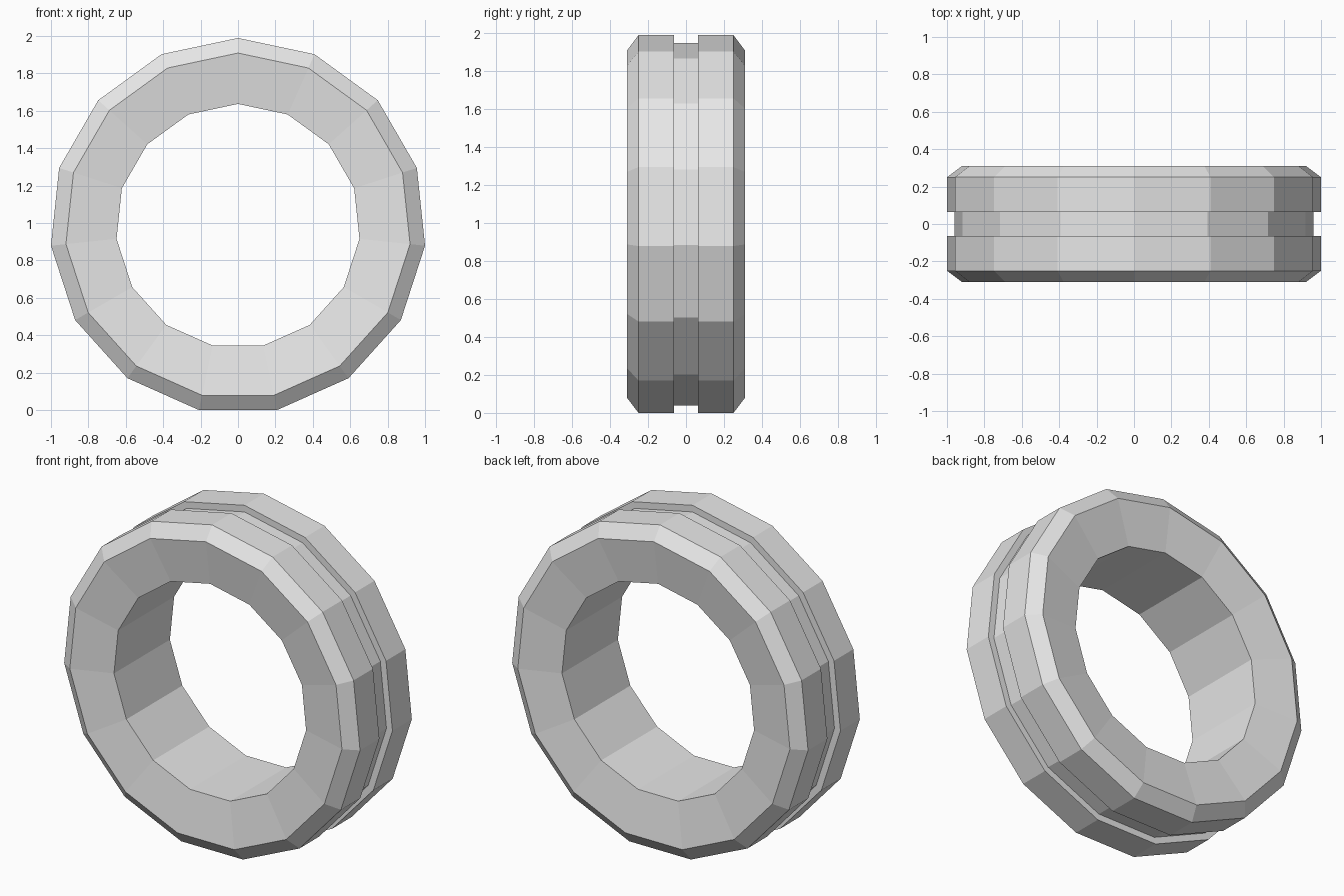
import bpy
import bmesh
from math import sin, cos, pi

cube = bpy.data.objects.get("Cube")
if cube:
    bpy.data.objects.remove(cube, do_unlink=True)

SIDES = 15
OUTER = 1 / sin(2 * pi * 4 / SIDES)       # widest corners touch x = +-1
CENTRE = OUTER * cos(pi / SIDES)          # flat bottom side rests on the floor

# Front half of the cross-section as (radius, y): bore, dished face, chamfer, groove
half = [(0.653, -0.27), (0.925, -0.31), (OUTER, -0.25), (OUTER, -0.063), (0.965, -0.063)]
profile = half + [(r, -y) for r, y in reversed(half)]

# Light grey material
grey = bpy.data.materials.new("light_grey")
grey.use_nodes = True
colour = (0.8, 0.8, 0.8, 1)
grey.diffuse_color = colour
grey.node_tree.nodes["Principled BSDF"].inputs["Base Color"].default_value = colour

# Grooved ring: sweep the closed cross-section around the y axis
bm = bmesh.new()
rings = []
for i in range(SIDES):
    a = 2 * pi * i / SIDES
    rings.append([bm.verts.new((r * sin(a), y, CENTRE + r * cos(a))) for r, y in profile])
for i, ring in enumerate(rings):
    following = rings[(i + 1) % SIDES]
    for j in range(len(profile)):
        k = (j + 1) % len(profile)
        bm.faces.new((ring[j], ring[k], following[k], following[j]))
bmesh.ops.recalc_face_normals(bm, faces=bm.faces)

mesh = bpy.data.meshes.new("grooved_ring")
bm.to_mesh(mesh)
bm.free()
mesh.materials.append(grey)
bpy.context.collection.objects.link(bpy.data.objects.new("grooved_ring", mesh))
